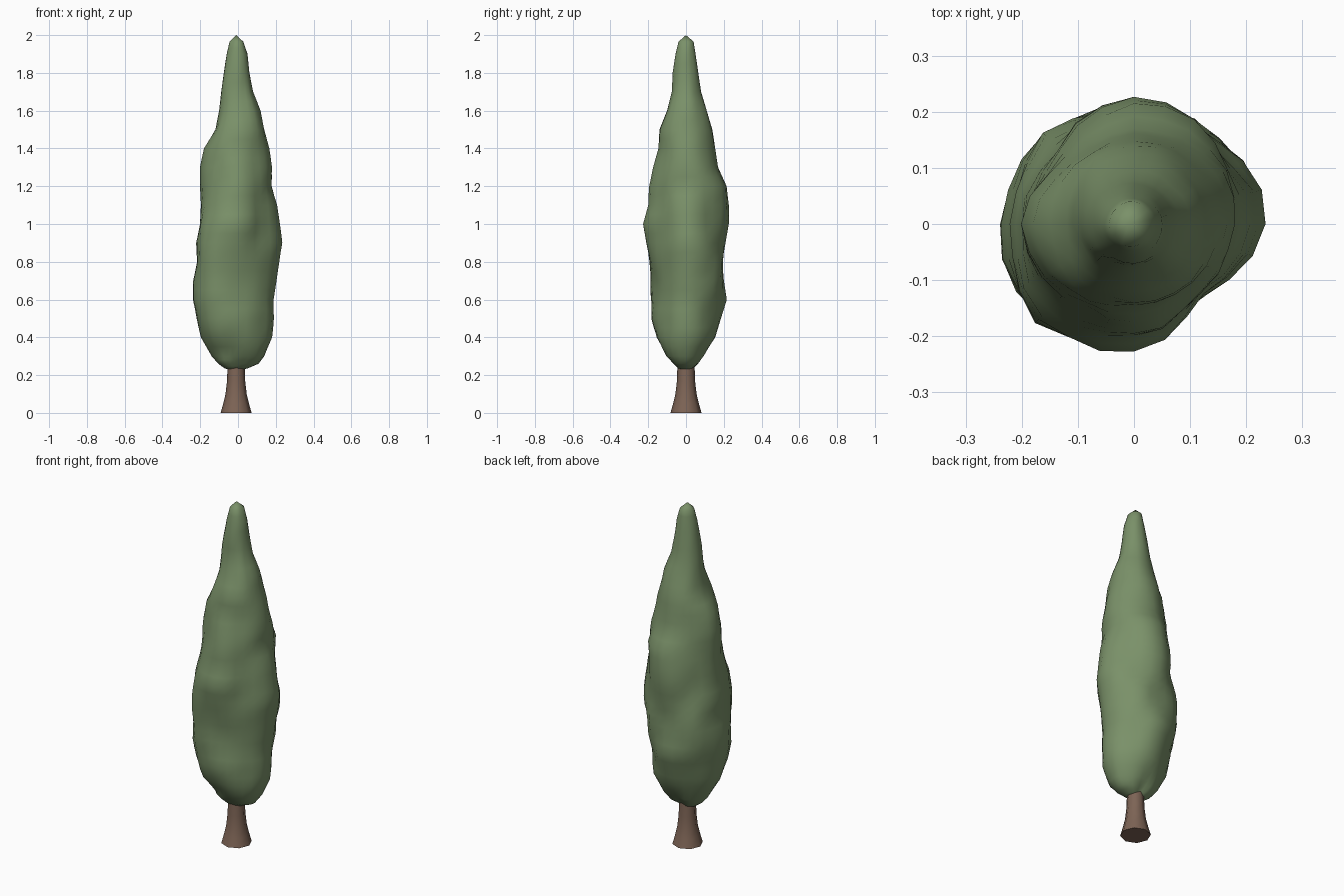
import bpy, bmesh, math
from mathutils import Vector, noise

if "Cube" in bpy.data.objects:
    bpy.data.objects.remove(bpy.data.objects["Cube"])


def material(name, rgb):
    m = bpy.data.materials.new(name)
    m.diffuse_color = (*rgb, 1)
    m.use_nodes = True
    m.node_tree.nodes["Principled BSDF"].inputs["Base Color"].default_value = m.diffuse_color
    return m


def loft(name, rings, mat, bottom=None, top=None):
    """Skin stacked rings; close each end with a tip point or a flat cap."""
    bm = bmesh.new()
    loops = [[bm.verts.new(p) for p in ring] for ring in rings]
    n = len(loops[0])
    for a, b in zip(loops, loops[1:]):
        for i in range(n):
            j = (i + 1) % n
            bm.faces.new((a[i], a[j], b[j], b[i]))
    for loop, tip in ((loops[0], bottom), (loops[-1], top)):
        if tip is None:
            bm.faces.new(loop)
        else:
            t = bm.verts.new(tip)
            for i in range(n):
                bm.faces.new((loop[i], loop[(i + 1) % n], t))
    bmesh.ops.recalc_face_normals(bm, faces=bm.faces)
    mesh = bpy.data.meshes.new(name)
    bm.to_mesh(mesh)
    bm.free()
    mesh.materials.append(mat)
    ob = bpy.data.objects.new(name, mesh)
    bpy.context.collection.objects.link(ob)
    bpy.ops.object.select_all(action='DESELECT')
    ob.select_set(True)
    bpy.context.view_layer.objects.active = ob
    bpy.ops.object.shade_smooth_by_angle(angle=math.radians(60))
    return ob


leaf_green = material("leaf green", (0.195, 0.283, 0.141))
bark_brown = material("bark brown", (0.205, 0.127, 0.091))

# Crown reach per height: z, right, back, left, front
SIDE = [
    (0.235, .05, .03, .07, .04), (0.26, .11, .055, .105, .065),
    (0.3, .14, .09, .14, .10), (0.4, .18, .155, .195, .155),
    (0.5, .19, .185, .22, .18), (0.6, .19, .215, .24, .17),
    (0.7, .205, .20, .235, .165), (0.8, .22, .19, .215, .185),
    (0.9, .235, .21, .22, .21), (1.0, .22, .225, .20, .23),
    (1.1, .205, .225, .195, .20), (1.2, .175, .215, .20, .195),
    (1.3, .18, .17, .20, .175), (1.4, .165, .155, .18, .145),
    (1.5, .14, .14, .12, .14), (1.6, .12, .11, .10, .10),
    (1.7, .08, .08, .09, .075), (1.8, .06, .065, .075, .07),
    (1.9, .05, .05, .06, .055), (1.965, .028, .04, .045, .04),
]
# Reach at the corners: z, back right, back left, front left, front right
CORNER = [
    (0.3, .12, .115, .11, .13), (0.4, .165, .165, .18, .17),
    (0.5, .18, .19, .22, .175), (0.6, .195, .222, .24, .165),
    (0.8, .23, .23, .24, .18), (1.0, .205, .205, .24, .19),
    (1.2, .21, .175, .19, .175), (1.4, .16, .16, .165, .155),
]
SIDES = 24


def sample(table, z):
    for p, q in zip(table, table[1:]):
        if p[0] <= z <= q[0]:
            t = (z - p[0]) / (q[0] - p[0])
            return [u + (v - u) * t for u, v in zip(p[1:], q[1:])]
    return None


def around(r, a):
    """Smooth closed curve through eight radii."""
    f = a / (math.pi / 4)
    i, t = int(f), f - int(f)
    p0, p1, p2, p3 = (r[(i + k) % 8] for k in (-1, 0, 1, 2))
    return p1 + .5 * t * (p2 - p0 + t * (2 * p0 - 5 * p1 + 4 * p2 - p3
                                         + t * (3 * (p1 - p2) + p3 - p0)))


def crown_ring(z):
    side, corner = sample(SIDE, z), sample(CORNER, z)
    radii = []
    for k in range(4):
        mid = (side[k] + side[(k + 1) % 4]) / 2
        radii += [side[k], corner[k] * .97 if corner else mid]
    ring = []
    for i in range(SIDES):
        a = 2 * math.pi * i / SIDES
        c, s = math.cos(a), math.sin(a)
        # Soft leafy lumps, strongest between the main directions
        lump = noise.noise(Vector((c * 2.4, s * 2.4, z * 6)))
        r = around(radii, a) * (1 + lump * (.02 + .08 * math.sin(2 * a) ** 2))
        ring.append((r * c, r * s, z))
    return ring


# Crown: two rings per profile step
heights = []
for p, q in zip(SIDE, SIDE[1:]):
    heights += [p[0], (p[0] + q[0]) / 2]
heights.append(SIDE[-1][0])
loft("crown", [crown_ring(z) for z in heights], leaf_green,
     bottom=(-.02, 0, .222), top=(-.01, 0, 2.0))

# Trunk: eight-sided and flared at the foot
TRUNK = [(0, .082), (.05, .068), (.1, .056), (.17, .048), (.3, .044)]
loft("trunk", [[(-.01 + r * math.cos(math.pi * i / 4), r * math.sin(math.pi * i / 4), z)
                for i in range(8)] for z, r in TRUNK], bark_brown)
